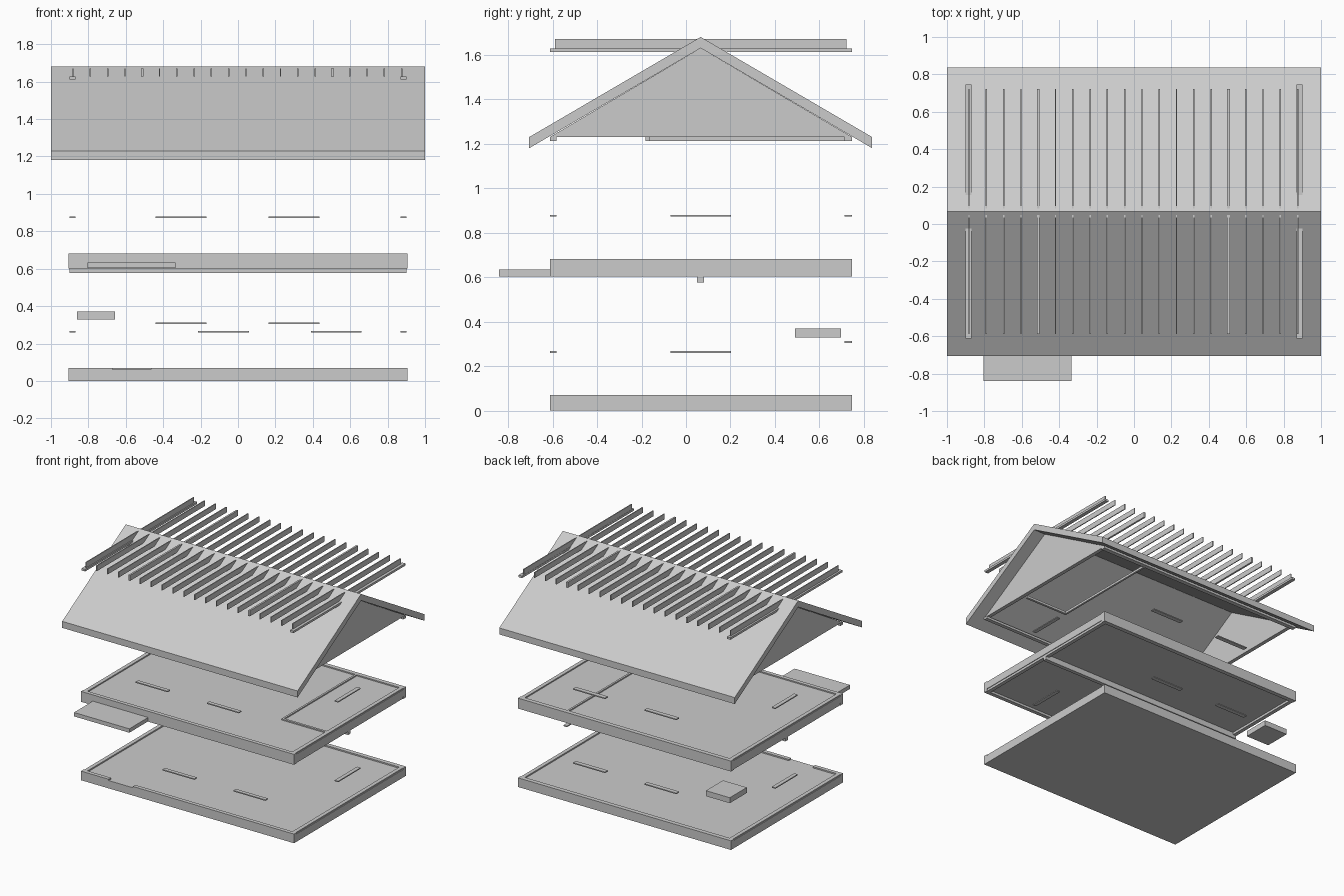
import bpy

scene = bpy.context.scene
if "Cube" in scene.objects:
    bpy.data.objects.remove(scene.objects["Cube"], do_unlink=True)

# Single plaster colour
plaster = bpy.data.materials.new("plaster_grey")
plaster.use_nodes = True
colour = (0.6, 0.6, 0.6, 1)
plaster.diffuse_color = colour
plaster.node_tree.nodes["Principled BSDF"].inputs["Base Color"].default_value = colour


def make(name, verts, faces):
    mesh = bpy.data.meshes.new(name)
    mesh.from_pydata(verts, [], faces)
    mesh.materials.append(plaster)
    obj = bpy.data.objects.new(name, mesh)
    scene.collection.objects.link(obj)
    return obj


def prism(name, profile, x0, x1):
    """Extrude a counter-clockwise (y, z) profile along x."""
    n = len(profile)
    verts = [(x, y, z) for x in (x0, x1) for y, z in profile]
    faces = [tuple(reversed(range(n))), tuple(range(n, 2 * n))]
    faces += [(i, (i + 1) % n, n + (i + 1) % n, n + i) for i in range(n)]
    return make(name, verts, faces)


def box(name, x, y, z):
    return prism(name, [(y[0], z[0]), (y[1], z[0]), (y[1], z[1]), (y[0], z[1])], *x)


# Shared footprint of the walls
WIDE = (-0.905, 0.905)
DEEP = (-0.612, 0.747)
FRONT = (DEEP[0], -0.582)
BACK = (0.713, DEEP[1])
INNER = (FRONT[1], BACK[0])
SIDES = {"left": (0.87, 0.9), "right": (-0.9, -0.87)}
L_X = (0.495, 0.51)
L_Y = (-0.182, -0.164)


def wall_plates(level, z, front_spans=(WIDE,), sides=True):
    for i, span in enumerate(front_spans):
        box(f"{level}_front_plate_{i}", span, FRONT, z)
    box(f"{level}_back_plate", WIDE, BACK, z)
    if sides:
        for side, x in SIDES.items():
            box(f"{level}_{side}_plate", x, INNER, z)


def partition_plates(level, z):
    box(f"{level}_partition_long", L_X, (L_Y[0], INNER[1]), z)
    box(f"{level}_partition_short", (L_X[1], SIDES["left"][0]), L_Y, z)


# Ground floor slab, with a door gap in the front plate
box("ground_slab", WIDE, DEEP, (0, 0.06))
wall_plates("ground", (0.06, 0.07), ((WIDE[0], -0.67), (-0.465, WIDE[1])))

# Upper floor slab, its plates, balcony and beam
box("upper_slab", WIDE, DEEP, (0.62, 0.673))
wall_plates("upper_floor", (0.673, 0.682))
wall_plates("upper_underside", (0.602, 0.62))
partition_plates("upper_floor", (0.673, 0.682))
box("upper_beam", (-0.9, 0.9), (0.05, 0.08), (0.577, 0.62))
box("balcony", (-0.805, -0.335), (-0.84, DEEP[0]), (0.604, 0.634))

# Stair landing
box("stair_landing", (-0.86, -0.657), (0.49, 0.697), (0.328, 0.37))

# Window sills: centres along the front and back walls at each height
PAIR = (-0.305, 0.3)
for name, y, z, centres in (("ground_front", FRONT, 0.26, (-0.078, 0.525)),
                            ("ground_back", BACK, 0.304, PAIR),
                            ("upper_front", FRONT, 0.872, PAIR),
                            ("upper_back", BACK, 0.872, PAIR)):
    for i, c in enumerate(centres):
        box(f"{name}_sill_{i}", (c - 0.136, c + 0.136), y, (z, z + 0.008))
for level, z in (("ground", 0.26), ("upper", 0.872)):
    for side, x in SIDES.items():
        box(f"{level}_{side}_sill", x, (-0.07, 0.202), (z, z + 0.008))

# Pitched roof, open underneath, with a gable wall at each end
EAVE, TOP, MID, THICK = 0.771, 1.68, 0.066, 0.05
DROP = 0.45
prism("roof", [(MID - EAVE, TOP - DROP - THICK), (MID, TOP - THICK),
               (MID + EAVE, TOP - DROP - THICK), (MID + EAVE, TOP - DROP),
               (MID, TOP), (MID - EAVE, TOP - DROP)], -1, 1)
for side, x in SIDES.items():
    prism(f"{side}_gable", [(DEEP[0], 1.23), (DEEP[1], 1.23), (MID, TOP - THICK)], *x)
wall_plates("roof", (1.212, 1.23), sides=False)
partition_plates("roof", (1.212, 1.23))

# Lifted rafters on two side plates; the fifth from each end is doubled
for side, x in SIDES.items():
    box(f"{side}_rafter_plate", x, DEEP, (1.612, 1.628))
COUNT = 20
for i in range(COUNT):
    c = -0.882 + i * 1.757 / (COUNT - 1)
    half = 0.007 if i in (4, COUNT - 5) else 0.0035
    box(f"rafter_{i}", (c - half, c + half), (-0.588, 0.722), (1.628, 1.67))
